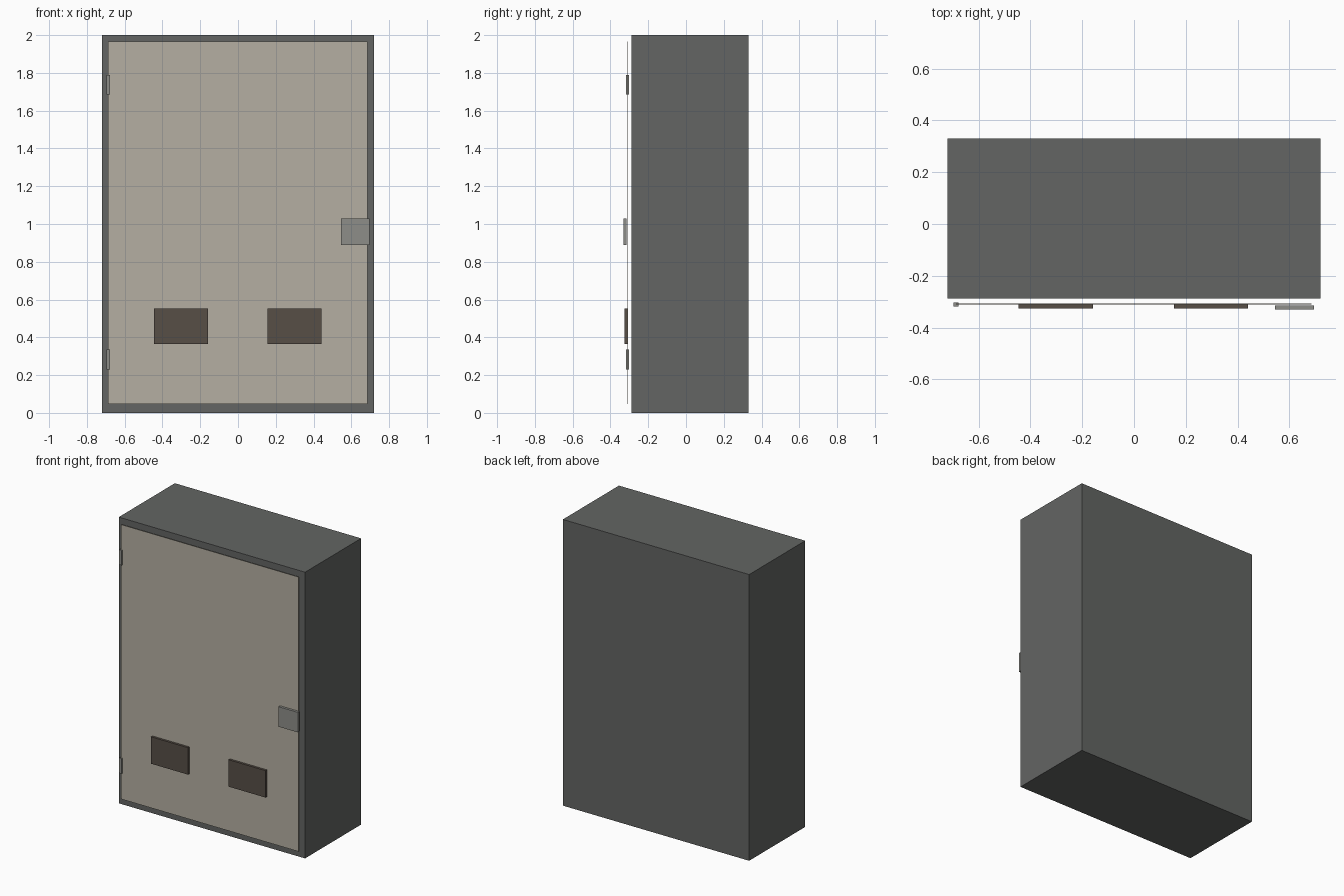
import bpy

if "Cube" in bpy.data.objects:
    bpy.data.objects.remove(bpy.data.objects["Cube"])


def material(name, rgb):
    m = bpy.data.materials.new(name)
    m.diffuse_color = (*rgb, 1)
    m.use_nodes = True
    m.node_tree.nodes["Principled BSDF"].inputs["Base Color"].default_value = m.diffuse_color
    return m


def box(name, lo, hi, mat):
    """Flat-faced box spanning two opposite corners."""
    centre = [(a + b) / 2 for a, b in zip(lo, hi)]
    bpy.ops.mesh.primitive_cube_add(size=1, location=centre)
    ob = bpy.context.object
    ob.name = name
    ob.scale = [b - a for a, b in zip(lo, hi)]
    bpy.ops.object.transform_apply(location=False, rotation=False, scale=True)
    ob.data.materials.append(mat)
    return ob


dark = material("dark_grey", (0.125, 0.13, 0.125))
beige = material("beige", (0.46, 0.43, 0.36))
brown = material("brown", (0.095, 0.077, 0.062))
metal = material("metal", (0.27, 0.27, 0.25))

# Cabinet body
box("cabinet_body", (-0.72, -0.288, 0), (0.72, 0.331, 2.0), dark)

# Thin door panel standing just off the body
box("door_panel", (-0.688, -0.310, 0.047), (0.685, -0.306, 1.965), beige)

# Ventilation covers low on the door
for i, x in enumerate((-0.445, 0.155)):
    box(f"vent_{i + 1}", (x, -0.326, 0.365), (x + 0.286, -0.308, 0.553), brown)

# Latch on the right edge
box("latch", (0.545, -0.331, 0.89), (0.695, -0.314, 1.03), metal)

# Hinges on the left edge
for i, z in enumerate((0.23, 1.685)):
    box(f"hinge_{i + 1}", (-0.696, -0.318, z), (-0.677, -0.303, z + 0.105), metal)
